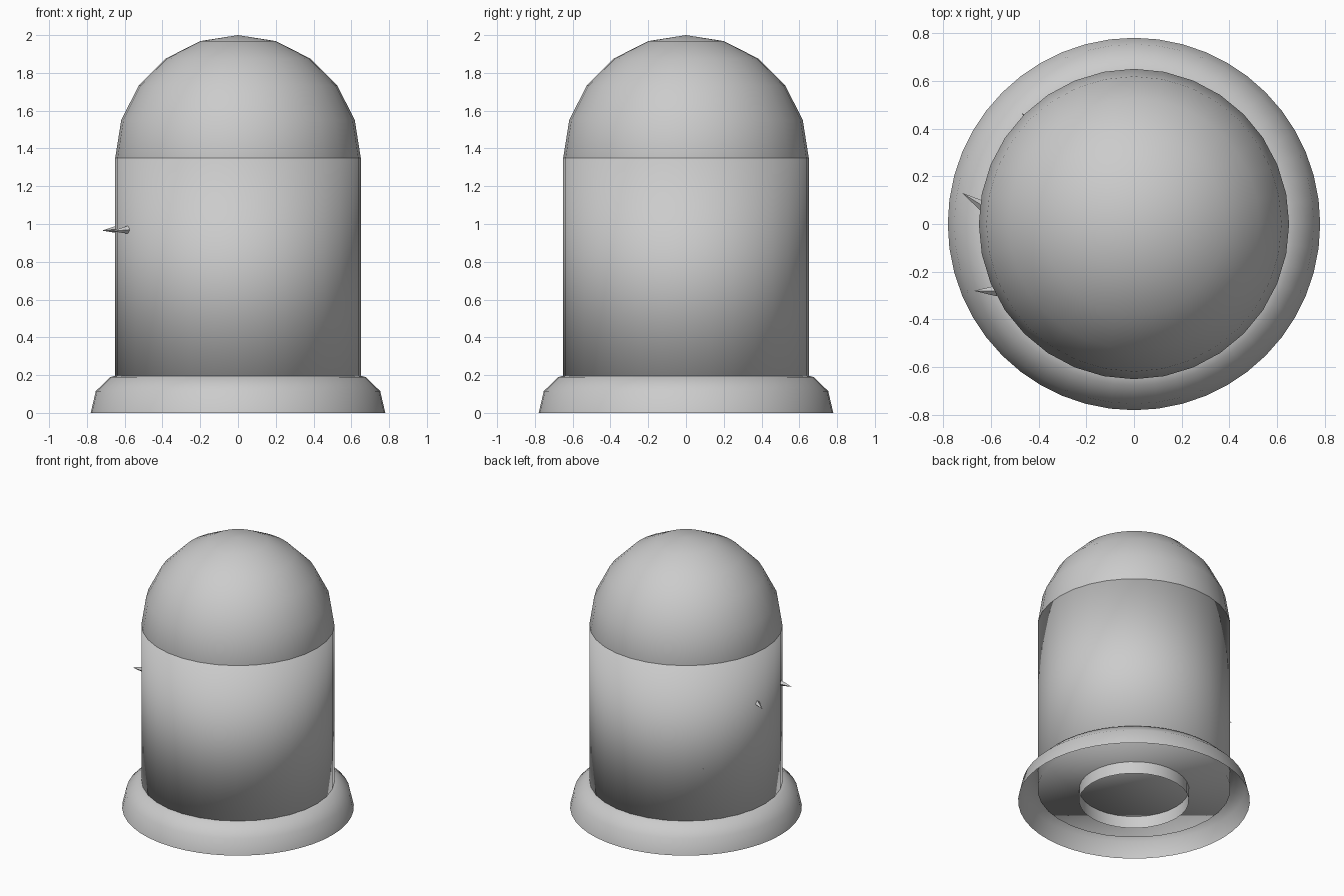
import bpy, bmesh, math
from mathutils import Vector

if "Cube" in bpy.data.objects:
    bpy.data.objects.remove(bpy.data.objects["Cube"])


def smooth(obj):
    for p in obj.data.polygons:
        p.use_smooth = True


def lathe(name, profile, segs):
    # Open surface of revolution around z
    bm = bmesh.new()
    rings = [[bm.verts.new((r * math.cos(2 * math.pi * i / segs),
                            r * math.sin(2 * math.pi * i / segs), z))
              for i in range(segs)] for r, z in profile]
    for a, b in zip(rings, rings[1:]):
        for i in range(segs):
            j = (i + 1) % segs
            bm.faces.new((a[i], a[j], b[j], b[i]))
    me = bpy.data.meshes.new(name)
    bm.to_mesh(me)
    bm.free()
    obj = bpy.data.objects.new(name, me)
    bpy.context.collection.objects.link(obj)
    smooth(obj)
    return obj


def spike(name, root, tip, radius):
    root, tip = Vector(root), Vector(tip)
    d = tip - root
    bpy.ops.mesh.primitive_cone_add(vertices=4, radius1=radius, depth=d.length,
                                    location=(root + tip) / 2,
                                    rotation=d.to_track_quat('Z', 'Y').to_euler())
    bpy.context.object.name = name


# Glass body, capped at both ends
bpy.ops.mesh.primitive_cylinder_add(vertices=32, radius=0.65, depth=1.26,
                                    location=(0, 0, 0.72))
body = bpy.context.object
body.name = "jar_body"
smooth(body)

# Rounded top
bpy.ops.mesh.primitive_uv_sphere_add(segments=32, ring_count=10, radius=0.65,
                                     location=(0, 0, 1.35))
top = bpy.context.object
top.name = "jar_dome"
smooth(top)

# Flared base skirt and the short tube beneath the floor
lathe("base_skirt", [(0.78, 0), (0.753, 0.115), (0.676, 0.19), (0.645, 0.197)], 48)
lathe("under_tube", [(0.37, 0.0), (0.37, 0.092)], 32)

# Leaf tips poking through the wall
spike("leaf_tip_left", (-0.60, 0.055, 0.975), (-0.72, 0.13, 0.965), 0.03)
spike("leaf_tip_front", (-0.575, -0.28, 0.97), (-0.67, -0.28, 0.962), 0.023)
spike("leaf_tip_back", (-0.42, 0.42, 0.58), (-0.47, 0.464, 0.58), 0.02)
